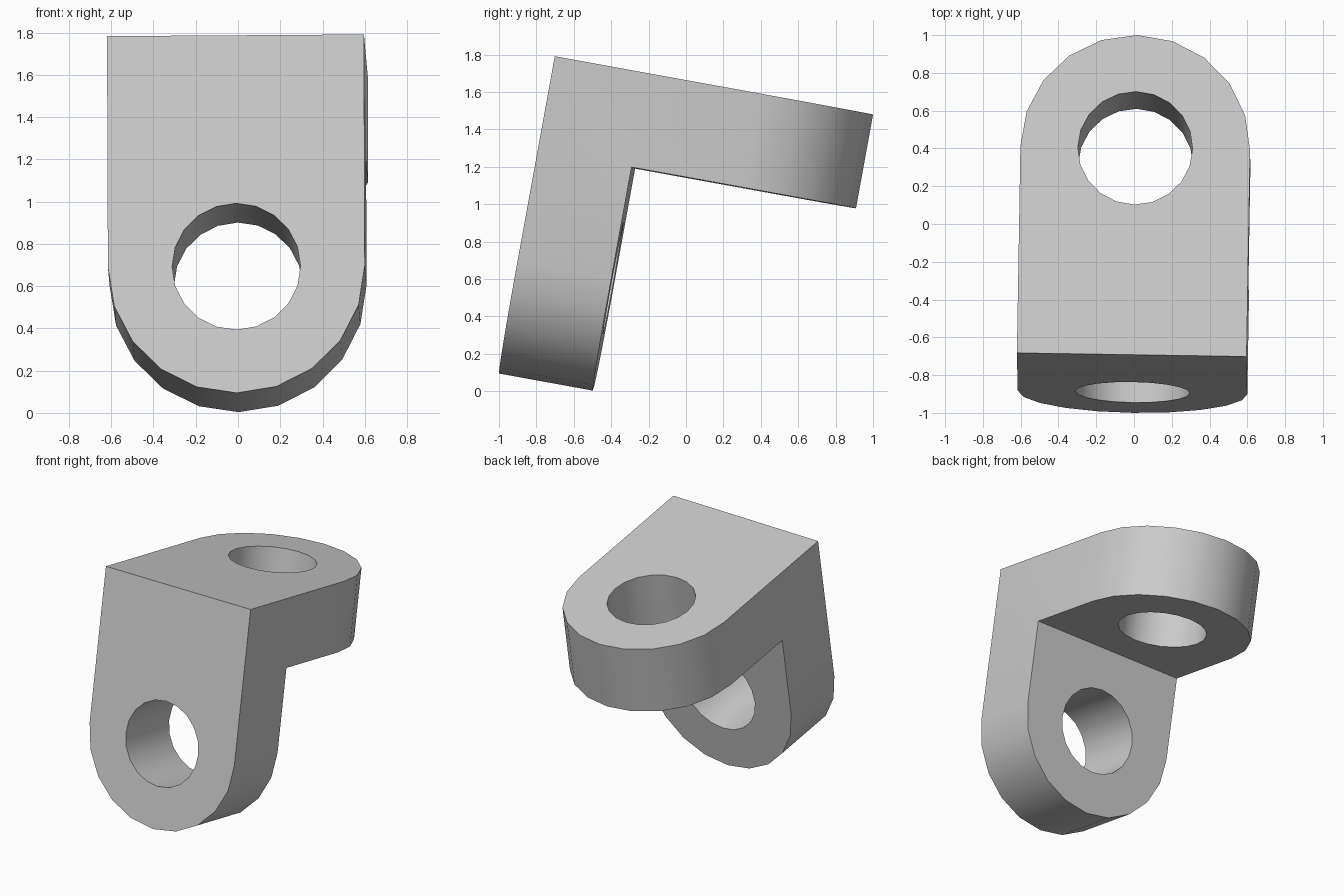
import bpy
import bmesh
from math import sin, cos, pi, radians
from mathutils import Matrix

if "Cube" in bpy.data.objects:
    bpy.data.objects.remove(bpy.data.objects["Cube"], do_unlink=True)

LENGTH = 1.72      # outer corner to rounded tip
RADIUS = 0.608     # half width and tip radius
HOLE = 0.304       # hole radius
THICK = 0.51       # plate thickness
CENTRE = LENGTH - RADIUS
STEPS = 5          # segments per quarter circle

grey = bpy.data.materials.new("light_grey")
grey.use_nodes = True
colour = (0.6, 0.6, 0.6, 1)
grey.diffuse_color = colour
grey.node_tree.nodes["Principled BSDF"].inputs["Base Color"].default_value = colour

bm = bmesh.new()


def arc(radius, start, end, steps):
    """Points (x, d) round the hole centre; angle 0 points sideways."""
    angles = [start + (end - start) * i / steps for i in range(steps + 1)]
    return [(radius * cos(a), CENTRE + radius * sin(a)) for a in angles]


def half_leg(side, place):
    """One half of a mitred leg with a rounded, pierced end."""
    def vert(p, t):
        return bm.verts.new(place(side * p[0], p[1], t))

    rim = arc(RADIUS, 0, pi / 2, STEPS)
    hole = arc(HOLE, pi / 2, -pi / 2, 2 * STEPS)
    faces = []
    for t in (0, THICK):
        # the start of each plate face lies on the mitre plane
        loop = [(0, t), (RADIUS, t)] + rim + hole
        verts = [vert(p, t) for p in loop]
        bm.faces.new(verts)
        faces.append(verts)
    # outer wall and hole wall; the centre seam stays open
    outer, inner = faces
    last_rim = 1 + len(rim)
    for i in range(1, len(outer) - 1):
        if i != last_rim:
            bm.faces.new((outer[i], outer[i + 1], inner[i + 1], inner[i]))


# The two legs are mirror images across the mitre
for side in (-1, 1):
    half_leg(side, lambda x, d, t: (x, t, -d))
    half_leg(side, lambda x, d, t: (x, d, -t))

bmesh.ops.remove_doubles(bm, verts=bm.verts, dist=0.0005)
bmesh.ops.recalc_face_normals(bm, faces=bm.faces)

# Lean the bracket forward with a slight twist
bm.transform(Matrix.Translation((-0.012, -0.692, 1.787))
             @ Matrix.Rotation(radians(-0.9), 4, 'Z')
             @ Matrix.Rotation(radians(-0.38), 4, 'Y')
             @ Matrix.Rotation(radians(-10.3), 4, 'X'))

mesh = bpy.data.meshes.new("angle_bracket")
bm.to_mesh(mesh)
bm.free()
mesh.materials.append(grey)
bracket = bpy.data.objects.new("angle_bracket", mesh)
bpy.context.collection.objects.link(bracket)

bpy.ops.object.select_all(action='DESELECT')
bracket.select_set(True)
bpy.context.view_layer.objects.active = bracket
bpy.ops.object.shade_smooth_by_angle(angle=radians(30))
